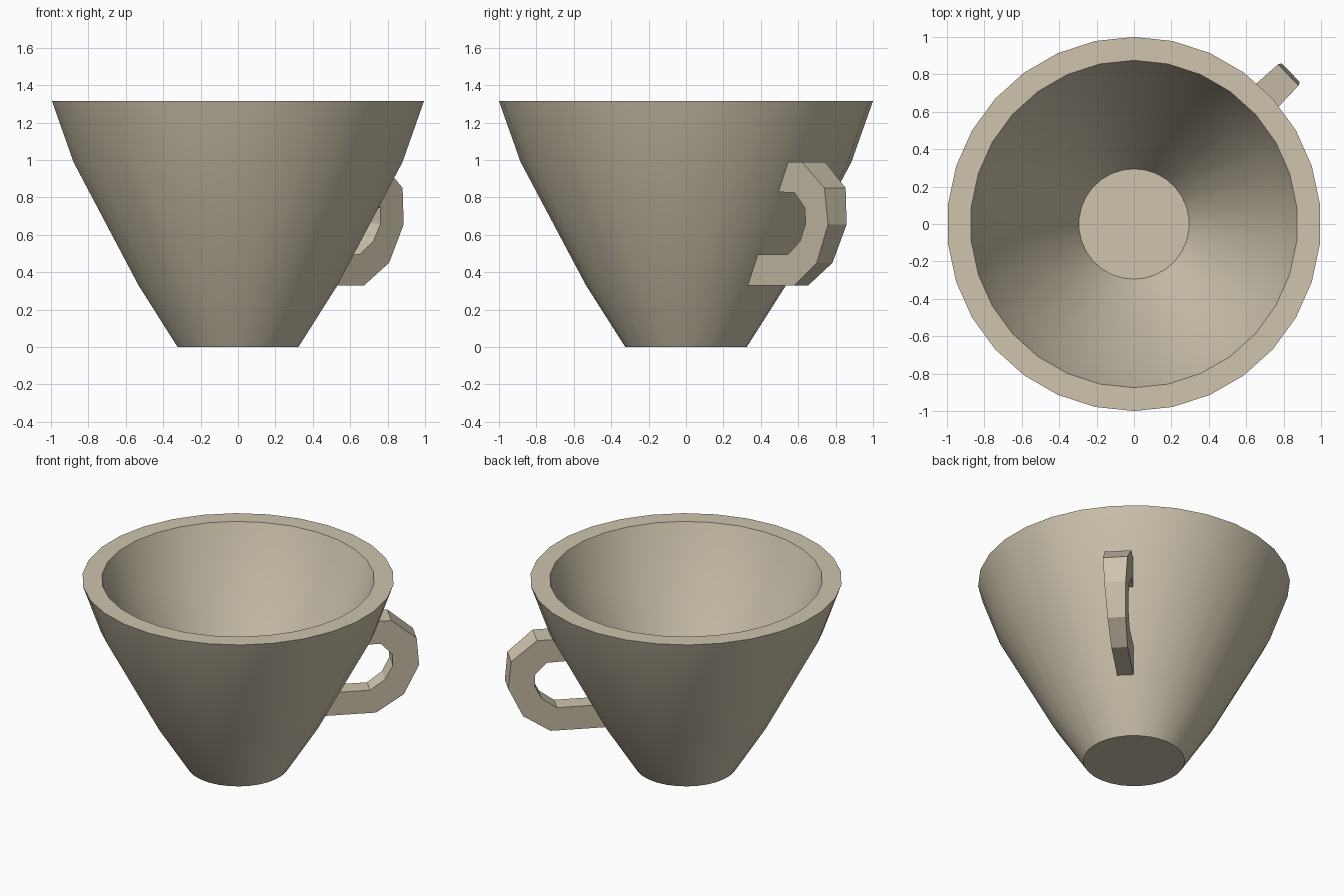
import bpy
import bmesh
import math
from mathutils import Matrix

cube = bpy.data.objects.get("Cube")
if cube:
    bpy.data.objects.remove(cube, do_unlink=True)

SEGMENTS = 30
HANDLE_ANGLE = math.radians(44)
# (radius, height) points
OUTER_WALL = [(0.325, 0), (0.535, 0.33), (0.885, 0.99), (1.0, 1.315)]
INNER_WALL = [(0.875, 1.315), (0.76, 0.99), (0.41, 0.33), (0.295, 0.13)]
# Handle side profile, from the lower root to the upper root
HANDLE_OUTER = [(0.5, 0.33), (0.888, 0.33), (1.067, 0.45), (1.165, 0.655),
                (1.147, 0.85), (0.981, 0.99), (0.83, 0.99)]
HANDLE_INNER = [(0.57, 0.495), (0.847, 0.495), (0.944, 0.565), (0.993, 0.66),
                (0.99, 0.745), (0.915, 0.825), (0.74, 0.83)]

clay = bpy.data.materials.new("warm_stoneware")
clay.use_nodes = True
clay.diffuse_color = (0.62, 0.55, 0.42, 1)
clay.node_tree.nodes["Principled BSDF"].inputs["Base Color"].default_value = clay.diffuse_color


def finish(bm, name):
    bmesh.ops.recalc_face_normals(bm, faces=bm.faces[:])
    mesh = bpy.data.meshes.new(name)
    bm.to_mesh(mesh)
    bm.free()
    mesh.materials.append(clay)
    obj = bpy.data.objects.new(name, mesh)
    bpy.context.collection.objects.link(obj)
    return obj


def wall_radius(z):
    for (r0, z0), (r1, z1) in zip(OUTER_WALL, OUTER_WALL[1:]):
        if z <= z1:
            return r0 + (r1 - r0) * (z - z0) / (z1 - z0)
    return OUTER_WALL[-1][0]


# Cup: stacked rings closed by a base and an inner floor
bm = bmesh.new()
rings = []
for r, z in OUTER_WALL + INNER_WALL:
    ring = []
    for i in range(SEGMENTS):
        a = math.tau * i / SEGMENTS + math.pi / 2
        ring.append(bm.verts.new((r * math.cos(a), r * math.sin(a), z)))
    rings.append(ring)
for low, high in zip(rings, rings[1:]):
    for i in range(SEGMENTS):
        j = (i + 1) % SEGMENTS
        bm.faces.new((low[i], low[j], high[j], high[i]))
bm.faces.new(rings[0])
bm.faces.new(rings[-1])
cup = finish(bm, "cup_body")
bpy.ops.object.select_all(action="DESELECT")
cup.select_set(True)
bpy.context.view_layer.objects.active = cup
bpy.ops.object.shade_smooth_by_angle(angle=math.radians(30))

# Handle: faceted loop that widens with the cup
bm = bmesh.new()
sections = []
for outer, inner in zip(HANDLE_OUTER, HANDLE_INNER):
    section = []
    for (u, z), side in ((outer, -1), (outer, 1), (inner, 1), (inner, -1)):
        section.append(bm.verts.new((u, side * 0.0975 * wall_radius(z), z)))
    sections.append(section)
for a, b in zip(sections, sections[1:]):
    for i in range(4):
        j = (i + 1) % 4
        bm.faces.new((a[i], a[j], b[j], b[i]))
bm.faces.new(sections[0])
bm.faces.new(sections[-1])
bm.transform(Matrix.Rotation(HANDLE_ANGLE, 4, "Z"))
finish(bm, "handle")
